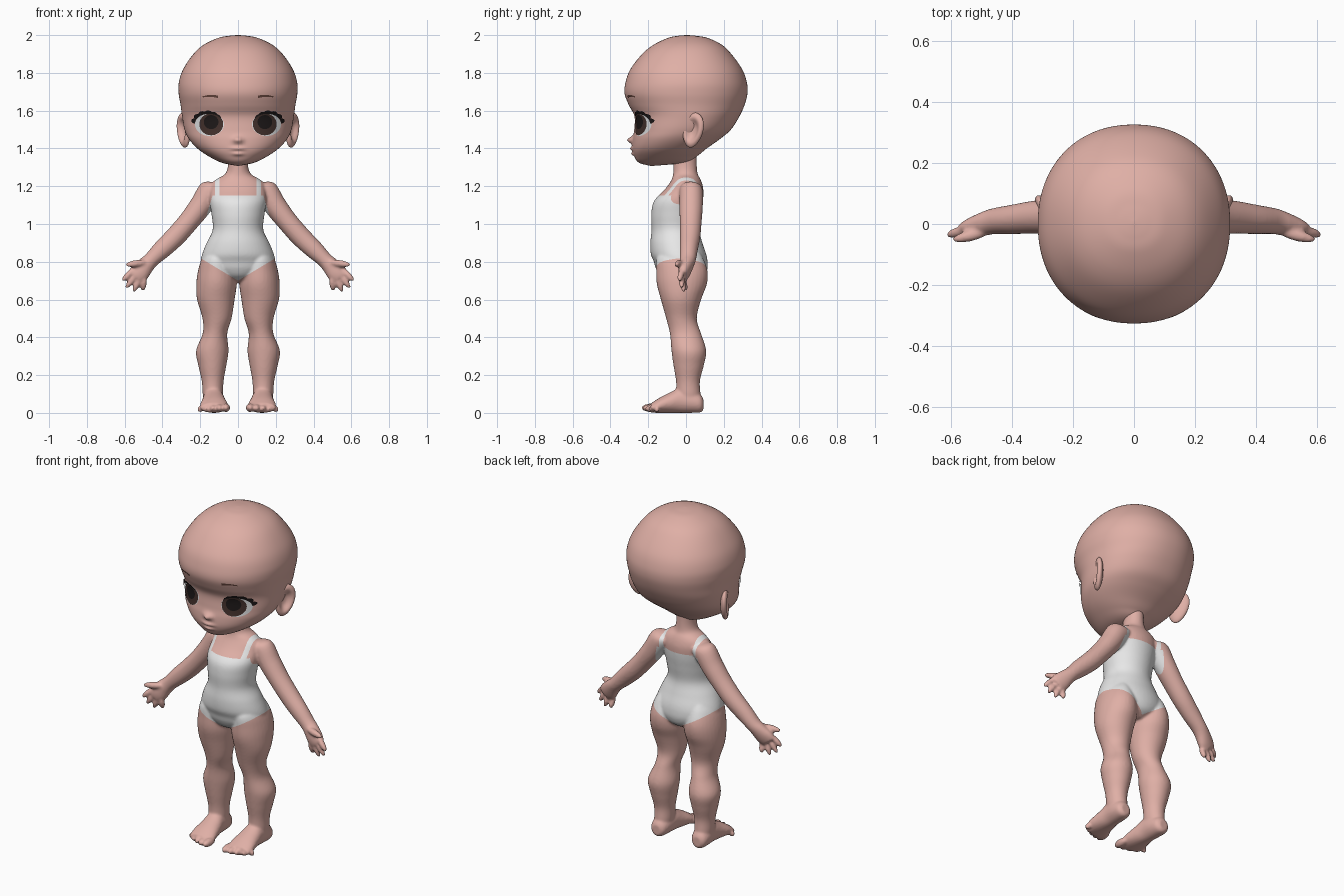
import bpy, bmesh
from math import sin, cos, pi, exp, hypot, radians, copysign
from mathutils import Vector, Matrix
from mathutils.bvhtree import BVHTree

cube = bpy.data.objects.get("Cube")
if cube:
    bpy.data.objects.remove(cube, do_unlink=True)

X, Y, Z = Vector((1, 0, 0)), Vector((0, 1, 0)), Vector((0, 0, 1))


def material(name, color):
    m = bpy.data.materials.new(name)
    m.use_nodes = True
    m.diffuse_color = (*color, 1)
    m.node_tree.nodes["Principled BSDF"].inputs["Base Color"].default_value = (*color, 1)
    return m


skin = material("skin", (0.74, 0.43, 0.38))
cloth = material("white cloth", (0.8, 0.8, 0.8))
eye_white = material("eye white", (0.75, 0.76, 0.77))
iris_brown = material("iris brown", (0.055, 0.03, 0.025))
black = material("lash black", (0.012, 0.009, 0.009))
brow_brown = material("brow brown", (0.14, 0.065, 0.05))


def make_object(name, bm, *mats):
    mesh = bpy.data.meshes.new(name)
    for m in mats:
        mesh.materials.append(m)
    bm.to_mesh(mesh)
    bm.free()
    mesh.shade_smooth()
    obj = bpy.data.objects.new(name, mesh)
    bpy.context.collection.objects.link(obj)
    return obj


def spline(stations, steps):
    """Smooth in-between stations (Catmull-Rom)."""
    out, last = [], len(stations) - 1
    for i in range(last):
        a, b, c, d = (stations[min(max(i + k, 0), last)] for k in (-1, 0, 1, 2))
        for s in range(steps):
            t = s / steps
            out.append([q + t / 2 * (r - p + t * (2 * p - 5 * q + 4 * r - w + t * (3 * (q - r) + w - p)))
                        for p, q, r, w in zip(a, b, c, d)])
    return out + [list(stations[-1])]


def loft(bm, stations, u, v, side=1, n=32, steps=5, boxy=1):
    """Skin rings (x, y, z, radius along u, radius along v); boxy < 1 squares them."""
    rings = []
    for x, y, z, ru, rv in spline(stations, steps):
        ring = []
        for i in range(n):
            c, s = (copysign(abs(k) ** boxy, k) for k in (cos(2 * pi * i / n), sin(2 * pi * i / n)))
            p = Vector((x, y, z)) + u * ru * c + v * rv * s
            ring.append(bm.verts.new((p.x * side, p.y, p.z)))
        rings.append(ring)
    faces = [bm.faces.new((r[i], r[(i + 1) % n], q[(i + 1) % n], q[i]))
             for r, q in zip(rings, rings[1:]) for i in range(n)]
    faces += [bm.faces.new(rings[0]), bm.faces.new(rings[-1])]
    bmesh.ops.recalc_face_normals(bm, faces=faces)


def blob(bm, p, q, r, side=1):
    """Rounded digit from p to q."""
    p, q = (Vector((a[0] * side, a[1], a[2])) for a in (p, q))
    d = q - p
    mat = Matrix.Translation((p + q) / 2) @ d.to_track_quat('Z', 'Y').to_matrix().to_4x4()
    mat = mat @ Matrix.Diagonal((r, r, d.length / 2 + r * 0.6, 1))
    bmesh.ops.create_uvsphere(bm, u_segments=16, v_segments=12, radius=1, matrix=mat)


def box_ring(z, x0, x1, y0, y1):
    return ((x0 + x1) / 2, (y0 + y1) / 2, z, (x1 - x0) / 2, (y1 - y0) / 2)


# Body: torso, legs, feet, arms and hands fused into one skin
TORSO = [(.69, .05, -.07, .05), (.72, .12, -.13, .095), (.76, .18, -.158, .113), (.80, .197, -.17, .114),
         (.84, .19, -.186, .107), (.90, .166, -.189, .087), (.97, .134, -.182, .07), (1.05, .14, -.184, .08),
         (1.12, .15, -.17, .09), (1.18, .148, -.115, .092), (1.215, .138, -.088, .085),
         (1.24, .11, -.074, .075), (1.265, .068, -.068, .062), (1.31, .053, -.067, .057),
         (1.38, .053, -.067, .057)]
LEG = [(.87, .07, .15, -.12, .06), (.82, .035, .19, -.155, .09), (.75, .014, .212, -.158, .114),
       (.68, .007, .221, -.154, .11), (.60, .018, .217, -.133, .08), (.50, .034, .188, -.105, .057),
       (.42, .057, .187, -.085, .08), (.33, .05, .222, -.077, .107), (.25, .062, .21, -.066, .094),
       (.17, .076, .192, -.053, .074), (.10, .08, .187, -.052, .077), (.05, .088, .18, -.05, .08)]
FOOT = [(.135, .092, .045, .025, .03), (.135, .075, .05, .045, .048), (.133, .03, .06, .054, .06),
        (.13, -.03, .067, .056, .067), (.128, -.08, .055, .064, .055), (.127, -.14, .04, .074, .04),
        (.127, -.185, .026, .07, .025)]
ARM = [(.08, .02, 1.195, .035, .05), (.14, .027, 1.178, .064, .062), (.20, .027, 1.093, .06, .062),
       (.26, .025, 1.015, .055, .058), (.33, .022, .935, .054, .054), (.40, .015, .867, .05, .048),
       (.455, .01, .814, .042, .043), (.485, .003, .785, .045, .04), (.52, -.008, .745, .053, .033),
       (.545, -.015, .72, .046, .024)]
TIPS = [(.607, .705), (.588, .667), (.55, .648), (.503, .655)]
across = Vector((.77, 0, .64))

bm = bmesh.new()
loft(bm, [box_ring(z, -w, w, f, b) for z, w, f, b in TORSO], X, Y, n=48)
for side in (1, -1):
    loft(bm, [box_ring(*s) for s in LEG], X, Y, side)
    loft(bm, FOOT, X, Z, side)
    loft(bm, ARM, across, Y, side)
    for i in range(5):
        x, r = .064 + .034 * i, .027 - .002 * i
        blob(bm, (x, -.15, r), (x, -.222 + .004 * i * i, r), r * .85, side)
    for i, (x, z) in enumerate(TIPS):
        base = Vector((.525, -.02, .735)) + across * (.037 - .025 * i)
        blob(bm, base, (x, -.035 + .011 * i, z), .0165, side)
    blob(bm, (.485, -.025, .797), (.585, -.05, .785), .019, side)
body = make_object("body_with_leotard", bm)

remesh = body.modifiers.new("fuse", 'REMESH')
remesh.mode = 'VOXEL'
remesh.voxel_size = 0.007
soften = body.modifiers.new("soften", 'SMOOTH')
soften.factor, soften.iterations = 0.5, 5
graph = bpy.context.evaluated_depsgraph_get()
fused = bpy.data.meshes.new_from_object(body.evaluated_get(graph))
body.modifiers.clear()
body.data = fused
for m in (skin, cloth):
    fused.materials.append(m)

# Leotard: cut the skin along its edges, then colour the faces inside them
NECKLINE, STRAP_IN, STRAP_OUT = 1.15, .098, .122
bm = bmesh.new()
bm.from_mesh(fused)


def cut(co, normal, low, high):
    faces = [f for f in bm.faces if low < f.calc_center_median().z < high]
    parts = {e for f in faces for e in (*f.verts, *f.edges, f)}
    bmesh.ops.bisect_plane(bm, geom=list(parts), dist=1e-5, plane_co=co, plane_no=normal)


cut((0, 0, NECKLINE), Z, 1.1, 1.2)
for side in (1, -1):
    cut((0, 0, .70), (-.6 * side, 0, 1), .66, .9)
    cut((side * .15, 0, 1.1), (side, 0, .3), 1.0, 1.2)
    for x in (STRAP_IN, STRAP_OUT):
        cut((x * side, 0, 0), X, 1.12, 1.3)
for f in bm.faces:
    c = f.calc_center_median()
    x = abs(c.x)
    suit = .70 + .6 * x < c.z < NECKLINE and x < .15 + .3 * (1.1 - c.z)
    strap = STRAP_IN < x < STRAP_OUT and c.z >= NECKLINE
    f.material_index = int(suit or strap)
bm.to_mesh(fused)
bm.free()
fused.shade_smooth()

# Head with nose and lips raised from the face
HEAD = [(2.0, .004, 0, .01), (1.996, .05, -.045, .055), (1.985, .105, -.095, .115), (1.95, .18, -.17, .188),
        (1.90, .236, -.232, .24), (1.82, .29, -.294, .297), (1.75, .313, -.32, .322), (1.69, .314, -.325, .325),
        (1.63, .304, -.303, .31), (1.57, .296, -.273, .283), (1.50, .283, -.274, .238), (1.45, .26, -.282, .18),
        (1.40, .215, -.284, .11), (1.36, .158, -.274, .06), (1.325, .088, -.25, 0), (1.308, .006, -.19, -.17)]
BUMPS = [(1.445, .022, .017, .03), (1.399, .032, .009, .014), (1.371, .025, .009, .013)]
bm = bmesh.new()
loft(bm, [box_ring(z, -w, w, f, b) for z, w, f, b in HEAD], X, Y, n=112, steps=7, boxy=.93)
for v in bm.verts:
    if v.co.y < -.15:
        for z, sx, sz, amount in BUMPS:
            v.co.y -= amount * exp(-(v.co.x / sx) ** 2 - ((v.co.z - z) / sz) ** 2)
bm.normal_update()
face_tree = BVHTree.FromBMesh(bm)
make_object("head", bm, skin)

# Ears: dished, tilted shells
for side, label in ((1, "left"), (-1, "right")):
    bm = bmesh.new()
    bmesh.ops.create_uvsphere(bm, u_segments=40, v_segments=28, radius=1)
    for v in bm.verts:
        if v.co.x > 0:
            v.co.x -= 1.3 * exp(-(hypot(v.co.y, v.co.z) / .6) ** 4) * v.co.x
        v.co.y *= 1 + .15 * v.co.z
    place = (Matrix.Diagonal((side, 1, 1, 1)) @ Matrix.Translation((.287, .036, 1.497))
             @ Matrix.Rotation(radians(-28), 4, 'Z') @ Matrix.Rotation(radians(-12), 4, 'X')
             @ Matrix.Diagonal((.026, .06, .094, 1)))
    bm.transform(place)
    bmesh.ops.recalc_face_normals(bm, faces=bm.faces)
    make_object(label + "_ear", bm, skin)


def face_sheet(name, shape, mat, lift, nu=36, nv=6):
    """Thin pair of sheets laid on the face; shape(u, v) gives x and z."""
    bm = bmesh.new()
    for side in (1, -1):
        grid = []
        for i in range(nu + 1):
            row = []
            for j in range(nv + 1):
                x, z = shape(i / nu, j / nv)
                hit, normal, _, _ = face_tree.ray_cast(Vector((x * side, -1, z)), Y)
                row.append(bm.verts.new(hit + normal * lift))
            grid.append(row)
        for a, b in zip(grid, grid[1:]):
            for j in range(nv):
                bm.faces.new((a[j], a[j + 1], b[j + 1], b[j]))
    bmesh.ops.remove_doubles(bm, verts=bm.verts, dist=1e-5)
    bm.normal_update()
    bmesh.ops.reverse_faces(bm, faces=[f for f in bm.faces if f.normal.y > 0])
    make_object(name, bm, mat)


def ellipse(cx, cz, rx, rz):
    return lambda u, v: (cx + rx * v * cos(2 * pi * u), cz + rz * v * sin(2 * pi * u))


def lash(u, v):
    a = radians(5 + 165 * u)
    spike = .012 * (1 - u) * abs(sin(7 * pi * u))
    r = .98 + v * (.016 * sin(pi * min(u + .12, 1)) + spike) / .068
    return .15 + .075 * r * cos(a), 1.527 + .06 * r * sin(a)


def brow(u, v):
    return .105 + .08 * u, 1.674 + .005 * sin(pi * u) + (v - .5) * .013 * (1 - .5 * u)


# Eyes, lashes and brows
face_sheet("eye_whites", ellipse(.15, 1.527, .076, .061), eye_white, .002)
face_sheet("irises", ellipse(.14, 1.528, .062, .059), iris_brown, .004)
face_sheet("pupils", ellipse(.14, 1.54, .038, .038), black, .006)
face_sheet("upper_lashes", lash, black, .007, nu=70, nv=3)
face_sheet("eyebrows", brow, brow_brown, .003, nu=20, nv=2)
